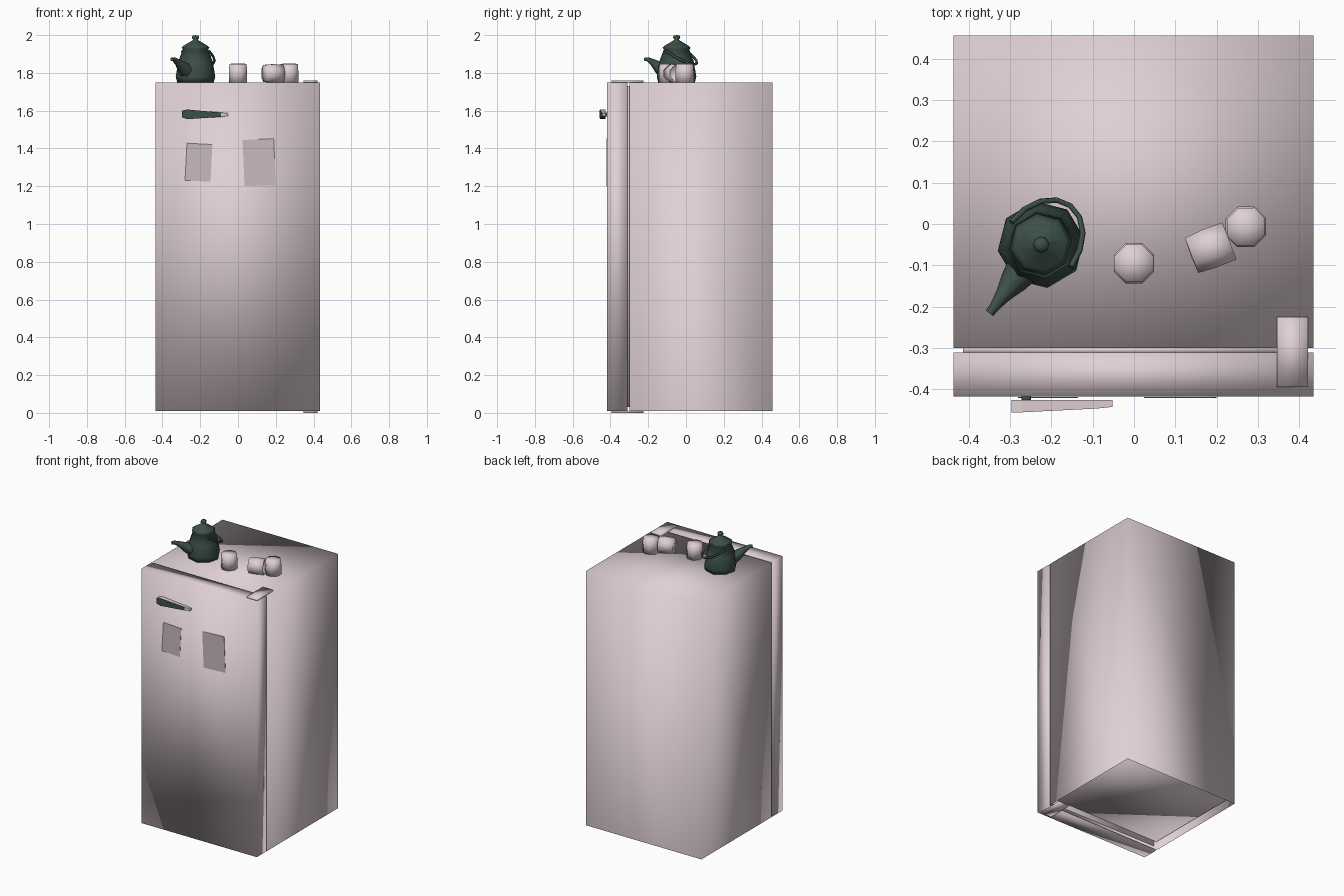
import bpy, bmesh, math
from mathutils import Vector, Matrix

cube = bpy.data.objects.get("Cube")
if cube:
    bpy.data.objects.remove(cube, do_unlink=True)


def material(name, rgb):
    m = bpy.data.materials.new(name)
    m.use_nodes = True
    m.diffuse_color = (*rgb, 1)
    m.node_tree.nodes["Principled BSDF"].inputs["Base Color"].default_value = (*rgb, 1)
    return m


ENAMEL = material("pale pink enamel", (0.74, 0.63, 0.65))
PAPER = material("dusty pink paper", (0.58, 0.49, 0.51))
GREEN = material("dark green enamel", (0.045, 0.08, 0.064))


def add_object(name, bm, *mats, smooth=True):
    bmesh.ops.recalc_face_normals(bm, faces=bm.faces)
    mesh = bpy.data.meshes.new(name)
    for f in bm.faces:
        f.smooth = smooth
    bm.to_mesh(mesh)
    bm.free()
    for m in mats:
        mesh.materials.append(m)
    obj = bpy.data.objects.new(name, mesh)
    bpy.context.collection.objects.link(obj)
    return obj


def box_bmesh(lo, hi):
    lo, hi = Vector(lo), Vector(hi)
    bm = bmesh.new()
    bmesh.ops.create_cube(bm, size=1, matrix=Matrix.Translation((lo + hi) / 2)
                          @ Matrix.Diagonal((*(hi - lo), 1)))
    return bm


def box(name, lo, hi, mat=ENAMEL, smooth=True):
    return add_object(name, box_bmesh(lo, hi), mat, smooth=smooth)


def lathe(name, profile, mat, matrix, sides=8):
    """Revolve (radius, height) points around z; zero radius makes a pole."""
    bm = bmesh.new()
    rings = []
    for r, z in profile:
        count = sides if r else 1
        rings.append([bm.verts.new((r * math.cos(math.tau * i / sides),
                                    r * math.sin(math.tau * i / sides), z))
                      for i in range(count)])
    for a, b in zip(rings, rings[1:]):
        for i in range(sides):
            j = (i + 1) % sides
            corners = [a[i % len(a)], a[j % len(a)], b[j % len(b)], b[i % len(b)]]
            bm.faces.new(list(dict.fromkeys(corners)))
    bm.transform(matrix)
    return add_object(name, bm, mat)


def tube(name, path, radii, mat):
    """Sweep a low-sided round section along a path."""
    curve = bpy.data.curves.new(name, "CURVE")
    curve.dimensions = "3D"
    curve.bevel_depth = 1
    curve.bevel_resolution = 1
    curve.use_fill_caps = True
    spline = curve.splines.new("POLY")
    spline.points.add(len(path) - 1)
    for point, co, r in zip(spline.points, path, radii):
        point.co = (*co, 1)
        point.radius = r
    temp = bpy.data.objects.new(name + "_path", curve)
    bpy.context.collection.objects.link(temp)
    bpy.context.view_layer.update()
    mesh = bpy.data.meshes.new_from_object(
        temp.evaluated_get(bpy.context.evaluated_depsgraph_get()))
    bpy.data.objects.remove(temp, do_unlink=True)
    bm = bmesh.new()
    bm.from_mesh(mesh)
    bpy.data.meshes.remove(mesh)
    for f in bm.faces:
        f.material_index = 0
    return add_object(name, bm, mat)


# Cabinet: a shell open underneath, with a raised floor
shell = box_bmesh((-0.437, -0.30, 0.01), (0.435, 0.457, 1.75))
bottom = min(shell.faces, key=lambda f: f.calc_center_median().z)
bmesh.ops.delete(shell, geom=[bottom], context="FACES_ONLY")
add_object("cabinet", shell, ENAMEL)
box("cabinet_floor", (-0.43, -0.295, 0.065), (0.43, 0.45, 0.075))

# Door, seal and hinges
box("door", (-0.437, -0.418, 0.01), (0.435, -0.311, 1.75))
box("door_seal", (-0.414, -0.313, 0.03), (0.414, -0.298, 1.73))
for label, z in (("lower", 0.0), ("upper", 1.749)):
    box(label + "_hinge", (0.346, -0.395, z), (0.422, -0.225, z + 0.011))

# Paper notes on the door
for label, x, z, w, h, turn in (("right", -0.208, 1.326, 0.135, 0.197, 3),
                                ("left", 0.112, 1.326, 0.165, 0.245, -2.5)):
    note = box_bmesh((-w / 2, -0.001, -h / 2), (w / 2, 0.001, h / 2))
    note.transform(Matrix.Translation((x, -0.42, z))
                   @ Matrix.Rotation(math.radians(turn), 4, "Y"))
    add_object(label + "_note", note, PAPER, smooth=False)

# Tapered door handle: green grip, pale top and tip
bm = bmesh.new()
sections = []
for x, front, low, high in ((-0.297, -0.457, 1.565, 1.600), (-0.27, -0.456, 1.555, 1.606),
                            (-0.09, -0.447, 1.567, 1.590), (-0.052, -0.443, 1.573, 1.586)):
    sections.append([bm.verts.new((x, y, z)) for y, z in
                     ((-0.426, low), (front, low), (front, high), (-0.426, high))])
for a, b in zip(sections, sections[1:]):
    for i in range(4):
        j = (i + 1) % 4
        bm.faces.new((a[i], a[j], b[j], b[i]))
bm.faces.new(sections[0])
bm.faces.new(sections[-1])
bmesh.ops.recalc_face_normals(bm, faces=bm.faces)
for f in bm.faces:
    is_tip = f.calc_center_median().x > -0.085
    f.material_index = 0 if is_tip or f.normal.z > 0.7 else 1
add_object("door_handle", bm, ENAMEL, GREEN, smooth=False)
box("handle_mount", (-0.272, -0.43, 1.57), (-0.25, -0.415, 1.59), GREEN)

# Teapot body with lid and knob
POT = Vector((-0.225, -0.05, 1.75))
BACK = Vector((0.6, 0.8, 0))
SIDE = Vector((0.8, -0.6, 0))
UP = Vector((0, 0, 1))
pot_profile = ((0, 0), (0.098, 0), (0.106, 0.03), (0.092, 0.11), (0.068, 0.175),
               (0.076, 0.183), (0.062, 0.195), (0.016, 0.222), (0.012, 0.228),
               (0.02, 0.236), (0.016, 0.247), (0, 0.25))
lathe("teapot", pot_profile, GREEN,
      Matrix.Translation(POT) @ Matrix.Rotation(math.atan2(0.8, 0.6), 4, "Z"))

# Teapot spout
spout = [POT - BACK * d + UP * h for d, h in
         ((0.06, 0.055), (0.11, 0.075), (0.155, 0.105), (0.19, 0.122), (0.208, 0.122))]
tube("teapot_spout", spout, (0.045, 0.034, 0.019, 0.012, 0.011), GREEN)

# Carrying bail folded down against the back of the pot
bail = []
for i in range(9):
    t = math.pi * i / 8
    bail.append(POT + SIDE * 0.09 * math.cos(t) + BACK * 0.118 * math.sin(t)
                + UP * (0.165 - 0.07 * math.sin(t)))
tube("teapot_bail", bail, [0.007] * len(bail), GREEN)

# Cups: open mouth at the bottom of the profile, closed base at the top
cup_profile = ((0, 0.09), (0.044, 0.088), (0.047, 0), (0.052, 0),
               (0.053, 0.05), (0.049, 0.098), (0, 0.1))
EIGHTH = Matrix.Rotation(math.pi / 8, 4, "Z")
for label, x, y in (("middle", 0.0, -0.095), ("left", 0.271, -0.007)):
    lathe(label + "_cup", cup_profile, ENAMEL,
          Matrix.Translation((x, y, 1.75)) @ EIGHTH)
tipped = (Matrix.Translation((0.231, -0.041, 1.797)) @ Matrix.Rotation(math.radians(21), 4, "Z")
          @ Matrix.Rotation(-math.pi / 2, 4, "Y") @ EIGHTH)
lathe("tipped_cup", cup_profile, ENAMEL, tipped)
